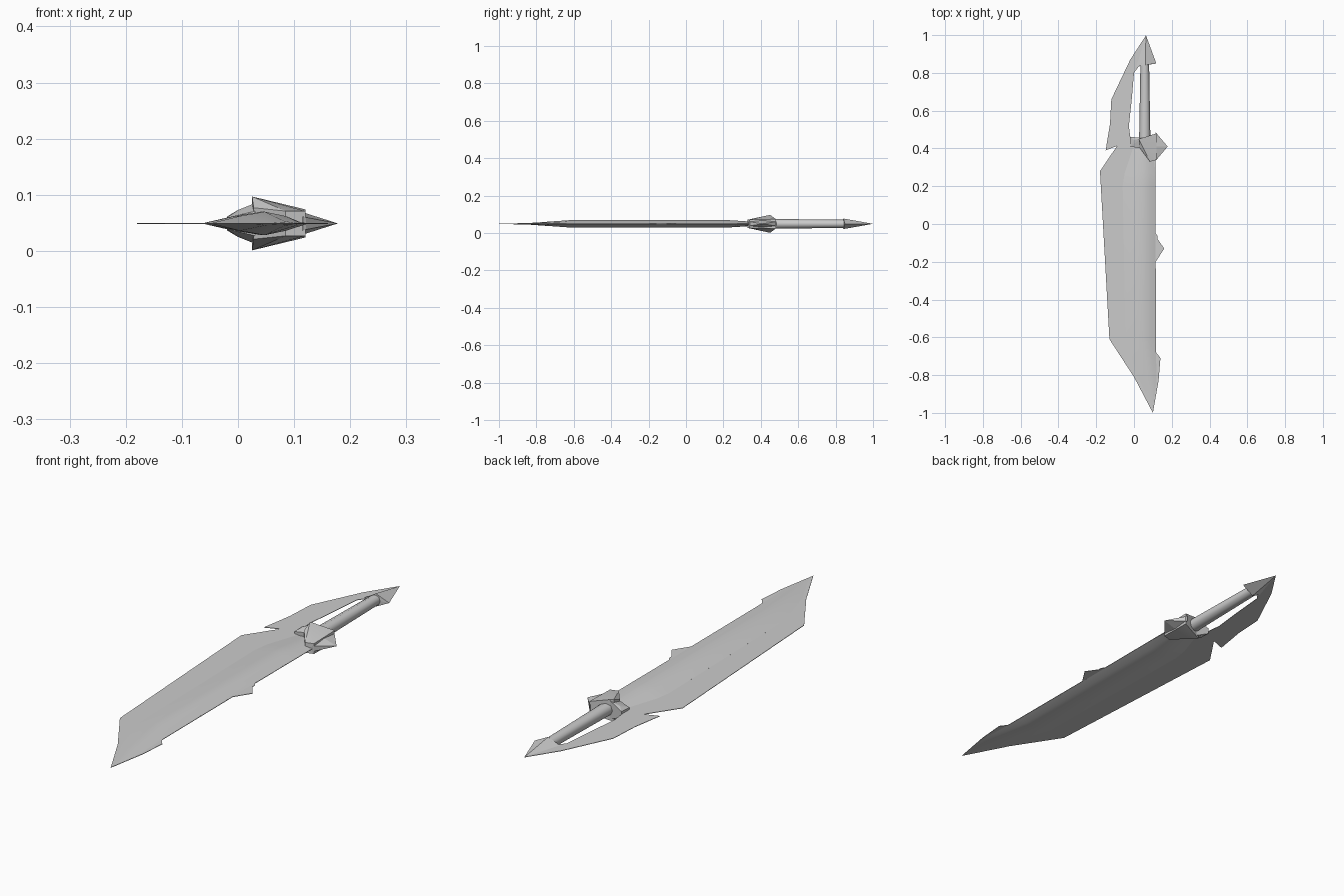
import bpy, bmesh, math

if "Cube" in bpy.data.objects:
    bpy.data.objects.remove(bpy.data.objects["Cube"], do_unlink=True)

MID = 0.049  # height of the sword's central plane

steel = bpy.data.materials.new("grey steel")
steel.diffuse_color = (0.6, 0.6, 0.6, 1)
steel.use_nodes = True
steel.node_tree.nodes["Principled BSDF"].inputs["Base Color"].default_value = (0.6, 0.6, 0.6, 1)


def finish(name, bm, smooth=None):
    bmesh.ops.recalc_face_normals(bm, faces=bm.faces)
    mesh = bpy.data.meshes.new(name)
    bm.to_mesh(mesh)
    bm.free()
    mesh.materials.append(steel)
    obj = bpy.data.objects.new(name, mesh)
    bpy.context.collection.objects.link(obj)
    if smooth:
        bpy.ops.object.select_all(action='DESELECT')
        obj.select_set(True)
        bpy.context.view_layer.objects.active = obj
        bpy.ops.object.shade_smooth_by_angle(angle=math.radians(smooth))
    return obj


def plate(name, outline, thick):
    """Flat sheet cut to an outline, centred on the middle plane."""
    bm = bmesh.new()
    face = bm.faces.new([bm.verts.new((x, y, MID - thick / 2)) for x, y in outline])
    new = bmesh.ops.extrude_face_region(bm, geom=[face])["geom"]
    bmesh.ops.translate(bm, vec=(0, 0, thick),
                        verts=[v for v in new if isinstance(v, bmesh.types.BMVert)])
    return finish(name, bm)


def loft(name, rings, smooth):
    """Skin a row of closed rings and cap both ends."""
    bm = bmesh.new()
    rows = [[bm.verts.new(p) for p in ring] for ring in rings]
    n = len(rows[0])
    for a, b in zip(rows, rows[1:]):
        for i in range(n):
            j = (i + 1) % n
            bm.faces.new((a[i], a[j], b[j], b[i]))
    bm.faces.new(rows[0])
    bm.faces.new(rows[-1])
    return finish(name, bm, smooth)


def crystal(name, points, smooth=None):
    """Convex block from points (x, y, half height), mirrored about the middle plane."""
    bm = bmesh.new()
    for x, y, h in points:
        for s in ((1, -1) if h else (1,)):
            bm.verts.new((x, y, MID + s * h))
    bmesh.ops.convex_hull(bm, input=bm.verts)
    return finish(name, bm, smooth)


# Thin cutting sheet: blade outline plus the hooked hand guard
plate("blade_sheet", [
    (-0.18, 0.28), (-0.13, -0.61), (0.0, -0.81), (0.10, -1.0), (0.13, -0.83),
    (0.14, -0.71), (0.117, -0.68), (0.115, -0.20), (0.16, -0.13), (0.125, -0.08),
    (0.125, -0.065), (0.115, -0.05), (0.115, 0.34), (0.08, 0.42), (-0.02, 0.46),
    (-0.027, 0.52), (-0.012, 0.66), (0.0, 0.80), (0.03, 0.84), (0.063, 0.86),
    (0.063, 0.998), (-0.02, 0.87), (-0.12, 0.66), (-0.127, 0.53), (-0.15, 0.39),
    (-0.09, 0.413)], 0.002)

# Thick blade core, fading out at both ends: (y, left x, right x, half height)
sections = [(-0.97, 0.09, 0.105, 0.001), (-0.83, 0.02, 0.125, 0.005),
            (-0.60, -0.045, 0.114, 0.021), (0.20, -0.06, 0.114, 0.021),
            (0.27, -0.05, 0.114, 0.017), (0.40, -0.01, 0.10, 0.008)]
profile = [(0, 0.05), (0.3, 0.62), (0.58, 1.0), (0.82, 0.62), (1, 0.05)]
rings = []
for y, left, right, h in sections:
    top = [(left + (right - left) * t, y, MID + h * k) for t, k in profile]
    bottom = [(x, y, 2 * MID - z) for x, y, z in reversed(top)]
    rings.append(top + bottom)
loft("blade_core", rings, 40)

# Grip
rings = []
for y, cx, rx, rz in ((0.44, 0.057, 0.03, 0.026), (0.85, 0.057, 0.023, 0.022)):
    rings.append([(cx + rx * math.cos(a), y, MID + rz * math.sin(a))
                  for a in [math.tau * i / 8 for i in range(8)]])
loft("grip", rings, 50)

# Cross guard: central block, inner arm and outer spike
crystal("guard_block", [(0.028, 0.405, 0.028), (0.025, 0.45, 0.048), (0.085, 0.33, 0.022),
                        (0.12, 0.34, 0.022), (0.12, 0.48, 0.025), (0.09, 0.47, 0.032),
                        (0.09, 0.40, 0.030)], 30)
crystal("guard_arm", [(-0.02, 0.41, 0.010), (-0.02, 0.462, 0.012),
                      (0.0, 0.445, 0.024), (0.04, 0.40, 0.024), (0.04, 0.455, 0.040)])
crystal("guard_spike", [(0.115, 0.485, 0.012), (0.115, 0.335, 0.012),
                        (0.115, 0.41, 0.020), (0.178, 0.41, 0)])

# Pointed pommel
crystal("pommel", [(0.063, 1.0, 0), (0.118, 0.85, 0), (0.06, 0.842, 0.028), (0.01, 0.832, 0)])
